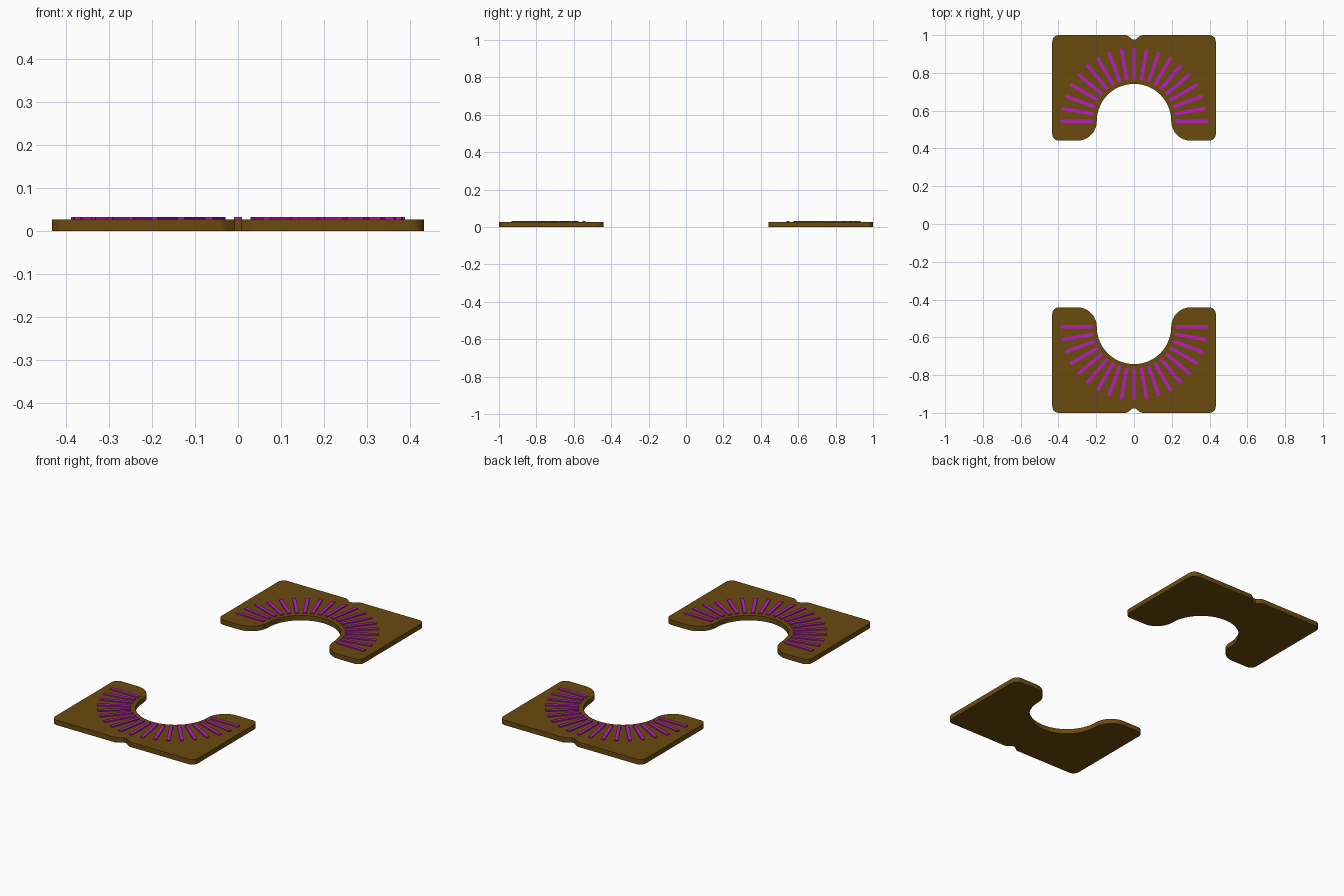
import bpy, bmesh
from math import sin, cos, radians

if "Cube" in bpy.data.objects:
    bpy.data.objects.remove(bpy.data.objects["Cube"])

PLATE_Z, RIB_Z = 0.027, 0.033      # heights of plate and ribs
CY, HOLE_R = 0.545, 0.197          # centre and radius of the round cut-out


def material(name, rgb):
    m = bpy.data.materials.new(name)
    m.diffuse_color = (*rgb, 1)
    m.use_nodes = True
    m.node_tree.nodes["Principled BSDF"].inputs["Base Color"].default_value = m.diffuse_color
    return m


def arc(cx, cy, r, a0, a1, n):
    return [(cx + r * cos(radians(a0 + (a1 - a0) * i / n)),
             cy + r * sin(radians(a0 + (a1 - a0) * i / n))) for i in range(n + 1)]


def extrude(bm, outline, z0, z1):
    face = bm.faces.new([bm.verts.new((x, y, z0)) for x, y in outline])
    top = bmesh.ops.extrude_face_region(bm, geom=[face])["geom"]
    bmesh.ops.translate(bm, vec=(0, 0, z1 - z0),
                        verts=[v for v in top if isinstance(v, bmesh.types.BMVert)])


def finish(bm, name, mat):
    bmesh.ops.recalc_face_normals(bm, faces=bm.faces)
    me = bpy.data.meshes.new(name)
    bm.to_mesh(me)
    bm.free()
    me.materials.append(mat)
    ob = bpy.data.objects.new(name, me)
    bpy.context.collection.objects.link(ob)
    # matching part on the front side
    mod = ob.modifiers.new("mirror_front", "MIRROR")
    mod.use_axis = (False, True, False)
    mod.use_mirror_merge = False
    bpy.context.view_layer.objects.active = ob
    ob.select_set(True)
    bpy.ops.object.shade_smooth_by_angle(angle=radians(30))
    ob.select_set(False)
    return ob


# Plate: right half outline from the notch clockwise to the cut-out
W, Y0, Y1, R = 0.433, 0.441, 1.0, 0.035
half = [(0.008, 0.977), (0.026, 0.991), (0.036, 0.998), (0.044, Y1)]
half += arc(W - R, Y1 - R, R, 90, 0, 6)
half += arc(W - R, Y0 + R, R, 0, -90, 6)
half += arc(HOLE_R + 0.104, CY, 0.104, -90, -180, 10)
half += arc(0, CY, HOLE_R, 0, 90, 18)[1:]
left = [(-x, y) for x, y in reversed(half[:-1])]
bm = bmesh.new()
extrude(bm, half + left, 0, PLATE_Z)
finish(bm, "plates", material("brown", (0.147, 0.069, 0.0045)))

# Ribs: thin bars fanned around the cut-out every ten degrees
bm = bmesh.new()
for i in range(19):
    a = radians(10 * i)
    bar = [(0.22, -0.009), (0.388, -0.009), (0.388, 0.009), (0.22, 0.009)]
    extrude(bm, [(u * cos(a) - v * sin(a), CY + u * sin(a) + v * cos(a)) for u, v in bar],
            PLATE_Z - 0.001, RIB_Z)
finish(bm, "radial_ribs", material("magenta", (0.48, 0.013, 0.51)))
